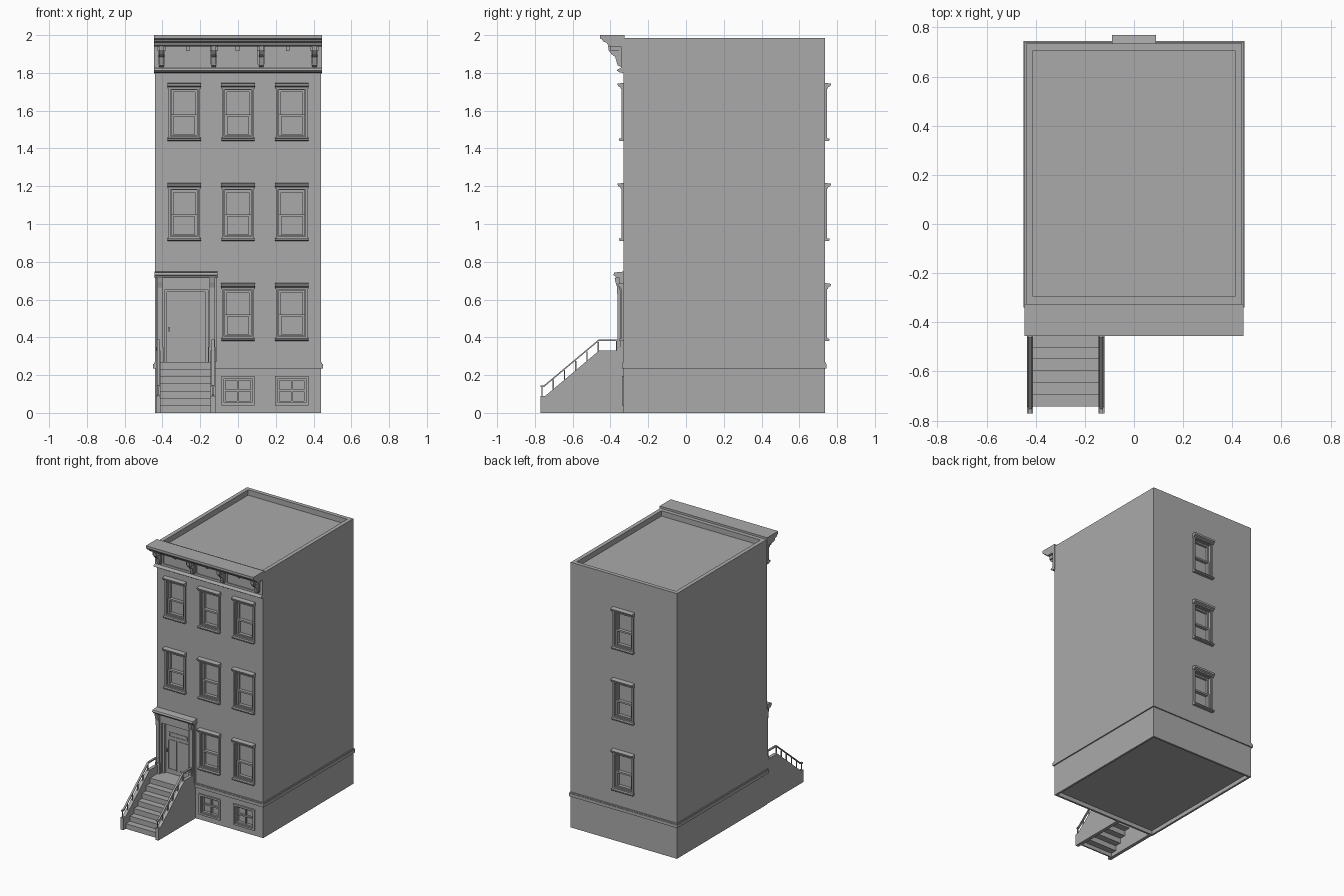
import bpy
import bmesh
from mathutils import Matrix

default = bpy.data.objects.get("Cube")
if default:
    bpy.data.objects.remove(default, do_unlink=True)

stone = bpy.data.materials.new("grey stone")
stone.use_nodes = True
GREY = (0.4, 0.4, 0.4, 1.0)
stone.diffuse_color = GREY
stone.node_tree.nodes["Principled BSDF"].inputs["Base Color"].default_value = GREY


def box(bm, x, y, z):
    """Box from (min, max) pairs."""
    mat = Matrix.Translation([sum(p) / 2 for p in (x, y, z)])
    mat = mat @ Matrix.Diagonal([p[1] - p[0] for p in (x, y, z)] + [1])
    bmesh.ops.create_cube(bm, size=1, matrix=mat)


def prism(bm, profile, x0, x1):
    """Extrude a (y, z) profile along x."""
    face = bm.faces.new([bm.verts.new((x0, y, z)) for y, z in profile])
    ext = bmesh.ops.extrude_face_region(bm, geom=[face])
    verts = [v for v in ext["geom"] if isinstance(v, bmesh.types.BMVert)]
    bmesh.ops.translate(bm, verts=verts, vec=(x1 - x0, 0, 0))


def frame(bm, x, y, z, w):
    """Rectangular frame with bars of width w, facing -y."""
    for a in ((x[0], x[0] + w), (x[1] - w, x[1])):
        box(bm, a, y, z)
    for c in ((z[0], z[0] + w), (z[1] - w, z[1])):
        box(bm, (x[0] + w, x[1] - w), y, c)


def mesh_from(bm, name):
    bmesh.ops.recalc_face_normals(bm, faces=bm.faces)
    me = bpy.data.meshes.new(name)
    bm.to_mesh(me)
    bm.free()
    me.materials.append(stone)
    return me


def place(me, name, loc=(0, 0, 0), turn=0.0):
    ob = bpy.data.objects.new(name, me)
    ob.location = loc
    ob.rotation_euler.z = turn
    bpy.context.collection.objects.link(ob)
    return ob


def finish(bm, name):
    return place(mesh_from(bm, name), name)


FRONT, BACK, HALF = -0.33, 0.735, 0.44
ROWS = (0.38, 0.91, 1.44)
COLUMNS = (-0.285, 0.0, 0.285)
DOOR_X = -0.275
LANDING = 0.27
front_windows = [(x, z) for z in ROWS for x in COLUMNS if z > 0.5 or x > -0.1]

# Main block, with cut window openings, sunken roof and hollow base
bm = bmesh.new()
box(bm, (-HALF, HALF), (FRONT, BACK), (0, 1.985))
body = finish(bm, "building_walls")
bm = bmesh.new()
box(bm, (-0.41, 0.41), (-0.295, 0.705), (1.945, 2.1))
box(bm, (-0.425, 0.425), (-0.315, 0.72), (-0.1, 0.03))
for x, z in front_windows:
    box(bm, (x - 0.075, x + 0.075), (FRONT - 0.1, FRONT + 0.03), (z + 0.015, z + 0.278))
for z in ROWS:
    box(bm, (-0.075, 0.075), (BACK - 0.03, BACK + 0.1), (z + 0.015, z + 0.278))
for x in COLUMNS[1:]:
    box(bm, (x - 0.075, x + 0.075), (FRONT - 0.1, FRONT + 0.025), (0.052, 0.183))
box(bm, (DOOR_X - 0.115, DOOR_X + 0.115), (FRONT - 0.1, FRONT + 0.03), (LANDING, 0.655))
cutter = finish(bm, "opening_cutter")
cutter.hide_render = True
mod = body.modifiers.new("openings", "BOOLEAN")
mod.operation = "DIFFERENCE"
mod.solver = "EXACT"
mod.object = cutter
bpy.context.view_layer.objects.active = body
bpy.ops.object.modifier_apply(modifier=mod.name)
bpy.data.objects.remove(cutter, do_unlink=True)

# Base band around the block: lower course and narrower upper course
bm = bmesh.new()
for grow, z in ((0.009, (0.235, 0.258)), (0.005, (0.258, 0.267))):
    box(bm, (-HALF - grow, HALF + grow), (FRONT - grow, FRONT), z)
    box(bm, (-HALF - grow, HALF + grow), (BACK, BACK + grow), z)
    for s in (-1, 1):
        box(bm, sorted((s * HALF, s * (HALF + grow))), (FRONT, BACK), z)
finish(bm, "base_band")

# Sash window, shared by every storey
bm = bmesh.new()
frame(bm, (-0.085, 0.085), (-0.012, 0.002), (0.012, 0.285), 0.012)
frame(bm, (-0.075, 0.075), (-0.004, 0.03), (0.022, 0.276), 0.007)
frame(bm, (-0.068, 0.068), (0.014, 0.03), (0.13, 0.269), 0.011)
frame(bm, (-0.068, 0.068), (0.006, 0.03), (0.022, 0.141), 0.012)
prism(bm, [(0.002, 0), (-0.02, 0), (-0.026, 0.005), (-0.026, 0.012), (0.002, 0.017)], -0.088, 0.088)
prism(bm, [(0.002, 0.277), (-0.016, 0.277), (-0.018, 0.285), (-0.03, 0.291),
           (-0.033, 0.303), (0.002, 0.308)], -0.089, 0.089)
window = mesh_from(bm, "sash_window")
for x, z in front_windows:
    place(window, "front_window", (x, FRONT, z))
for z in ROWS:
    place(window, "back_window", (0, BACK, z), 3.14159265)

# Basement windows with crossed glazing bars
bm = bmesh.new()
frame(bm, (-0.088, 0.088), (-0.01, 0.002), (0.04, 0.196), 0.014)
frame(bm, (-0.075, 0.075), (0.004, 0.025), (0.053, 0.182), 0.01)
box(bm, (-0.005, 0.005), (0.01, 0.025), (0.063, 0.172))
box(bm, (-0.065, 0.065), (0.011, 0.025), (0.113, 0.123))
basement = mesh_from(bm, "basement_window")
for x in COLUMNS[1:]:
    place(basement, "basement_window", (x, FRONT, 0))

# Roof cornice along the front
bm = bmesh.new()
prism(bm, [(-0.325, 2.0), (-0.455, 2.0), (-0.455, 1.982), (-0.445, 1.978), (-0.438, 1.966),
           (-0.42, 1.96), (-0.412, 1.945), (-0.4, 1.94), (-0.345, 1.94), (-0.345, 1.825),
           (-0.36, 1.82), (-0.366, 1.812), (-0.352, 1.803), (-0.325, 1.798)], -0.445, 0.445)
finish(bm, "roof_cornice")

# Scrolled brackets, frieze panels and small drops
bm = bmesh.new()
bracket_x = (-0.405, -0.128, 0.122, 0.405)
for x in bracket_x:
    prism(bm, [(-0.34, 1.942), (-0.412, 1.942), (-0.41, 1.92), (-0.395, 1.9), (-0.375, 1.885),
               (-0.368, 1.86), (-0.362, 1.84), (-0.34, 1.83)], x - 0.012, x + 0.012)
    box(bm, (x - 0.021, x + 0.021), (-0.4, -0.34), (1.915, 1.942))
    box(bm, (x - 0.018, x + 0.018), (-0.356, -0.34), (1.845, 1.915))
finish(bm, "cornice_brackets")
bm = bmesh.new()
for a, b in zip(bracket_x, bracket_x[1:]):
    frame(bm, (a + 0.024, b - 0.024), (-0.351, -0.34), (1.836, 1.934), 0.008)
    mid = (a + b) / 2
    box(bm, (mid - 0.01, mid + 0.01), (-0.37, -0.34), (1.915, 1.94))
finish(bm, "frieze_panels")

# Door surround: stepped jambs, pilasters, frieze and hood
bm = bmesh.new()
for s in (-1, 1):
    def span(a, b):
        return sorted((DOOR_X + s * a, DOOR_X + s * b))
    box(bm, span(0.115, 0.16), (-0.35, FRONT), (LANDING, 0.66))
    box(bm, span(0.125, 0.152), (-0.363, FRONT), (0.35, 0.63))
    box(bm, span(0.12, 0.157), (-0.367, FRONT), (LANDING, 0.35))
    prism(bm, [(FRONT, 0.715), (-0.378, 0.715), (-0.373, 0.69), (-0.364, 0.665), (-0.364, 0.63),
               (FRONT, 0.63)], DOOR_X + s * 0.138 - 0.014, DOOR_X + s * 0.138 + 0.014)
    box(bm, span(0.1, 0.115), (-0.335, -0.305), (LANDING, 0.655))
box(bm, (DOOR_X - 0.16, DOOR_X + 0.16), (-0.353, FRONT), (0.65, 0.72))
box(bm, (DOOR_X - 0.1, DOOR_X + 0.1), (-0.335, -0.305), (0.64, 0.655))
prism(bm, [(FRONT, 0.748), (-0.38, 0.743), (-0.385, 0.73), (-0.376, 0.724), (-0.37, 0.714),
           (FRONT, 0.714)], DOOR_X - 0.167, DOOR_X + 0.167)
finish(bm, "door_surround")

# Door leaf with raised panel mouldings and a handle
bm = bmesh.new()
box(bm, (DOOR_X - 0.1, DOOR_X + 0.1), (-0.314, -0.299), (LANDING, 0.64))
for x in (-0.046, 0.046):
    c = DOOR_X + x
    frame(bm, (c - 0.036, c + 0.036), (-0.318, -0.312), (0.3, 0.525), 0.006)
frame(bm, (DOOR_X - 0.075, DOOR_X + 0.075), (-0.318, -0.312), (0.545, 0.58), 0.006)
box(bm, (DOOR_X - 0.093, DOOR_X - 0.085), (-0.328, -0.312), (0.43, 0.455))
finish(bm, "front_door")

# Stoop side walls
bm = bmesh.new()
SIDES = (-0.4225, -0.1325)
for x in SIDES:
    prism(bm, [(-0.77, 0), (-0.77, 0.09), (-0.745, 0.09), (-0.46, 0.33), (FRONT, 0.33),
               (FRONT, 0)], x - 0.0125, x + 0.0125)
finish(bm, "stoop_side_walls")

# Steps as folded plates, open underneath, and the landing
bm = bmesh.new()
STEPS = 7
RISE, RUN, START, THICK = LANDING / STEPS, 0.048, -0.742, 0.01
inner = (SIDES[0] + 0.012, SIDES[1] - 0.012)
for i in range(STEPS):
    y, top = START + i * RUN, (i + 1) * RISE
    end = FRONT if i == STEPS - 1 else y + RUN + THICK
    box(bm, inner, (y, end), (top - THICK, top))
    box(bm, inner, (y, y + THICK), (top - RISE, top - THICK))
finish(bm, "stoop_steps")

# Handrails and balusters
bm = bmesh.new()
rail = [(-0.77, 0.146), (-0.752, 0.146), (-0.462, 0.389), (-0.362, 0.389)]
under = [(y, z - 0.009) for y, z in reversed(rail)]
for x in SIDES:
    prism(bm, rail + under, x - 0.007, x + 0.007)
    for i in range(6):
        y = -0.762 + i * 0.0595
        foot = 0.08 + max(0, y + 0.745) * 0.842
        box(bm, (x - 0.003, x + 0.003), (y - 0.003, y + 0.003), (foot, foot + 0.06))
    box(bm, (x - 0.003, x + 0.003), (-0.371, -0.365), (0.325, 0.384))
finish(bm, "stoop_railings")
